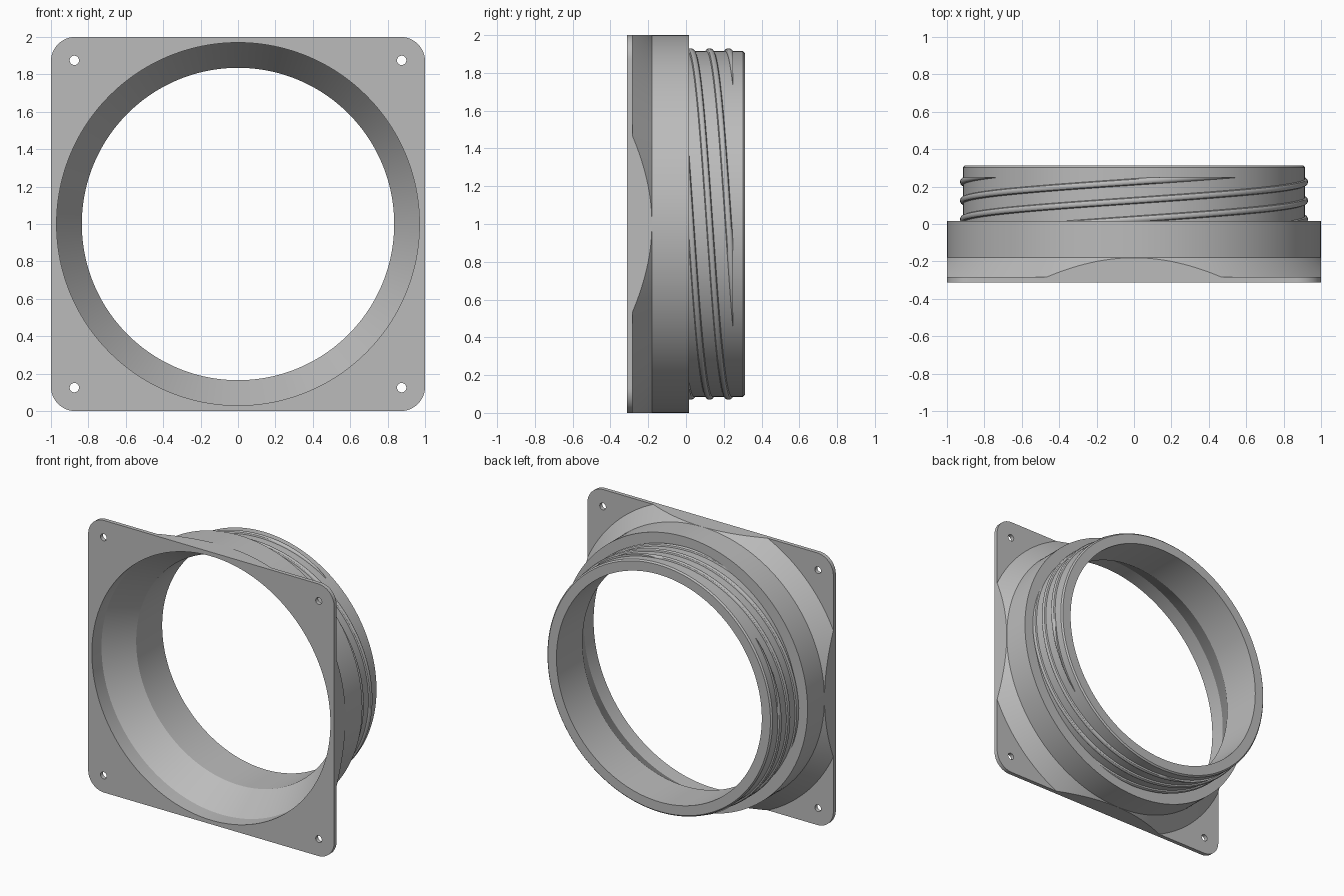
import bpy, bmesh, math

if "Cube" in bpy.data.objects:
    bpy.data.objects.remove(bpy.data.objects["Cube"], do_unlink=True)

grey = bpy.data.materials.new("plain_grey")
grey.use_nodes = True
COLOUR = (0.5, 0.5, 0.5, 1)
grey.diffuse_color = COLOUR
next(n for n in grey.node_tree.nodes
     if n.type == "BSDF_PRINCIPLED").inputs["Base Color"].default_value = COLOUR

CENTRE = 1.0       # height of the duct axis
SEGMENTS = 192


def loft(name, rings, closed_loop=True):
    """Skin matching closed rings of points and cap both ends."""
    bm = bmesh.new()
    rows = [[bm.verts.new(p) for p in ring] for ring in rings]
    n = len(rows[0])
    for a, b in zip(rows, rows[1:]):
        for i in range(n):
            j = (i + 1) % n
            bm.faces.new((a[i], a[j], b[j], b[i]))
    bm.faces.new(rows[0])
    bm.faces.new(rows[-1])
    bmesh.ops.recalc_face_normals(bm, faces=bm.faces)
    mesh = bpy.data.meshes.new(name)
    bm.to_mesh(mesh)
    bm.free()
    mesh.materials.append(grey)
    obj = bpy.data.objects.new(name, mesh)
    bpy.context.collection.objects.link(obj)
    return obj


def lathe(name, profile, x=0, z=CENTRE, segments=SEGMENTS):
    """Solid turned about the y direction from (radius, y) points."""
    turns = [math.tau * i / segments for i in range(segments)]
    return loft(name, [[(x + r * math.cos(t), y, z + r * math.sin(t)) for t in turns]
                       for r, y in profile])


def rounded_square(name, half, corner, y0, y1, steps=12):
    """Square slab facing y with rounded corners."""
    pts = []
    for k in range(4):
        mid = math.pi / 4 + k * math.pi / 2
        cx = math.copysign(half - corner, math.cos(mid))
        cz = math.copysign(half - corner, math.sin(mid))
        for i in range(steps + 1):
            a = k * math.pi / 2 + i / steps * math.pi / 2
            pts.append((cx + corner * math.cos(a), CENTRE + cz + corner * math.sin(a)))
    return loft(name, [[(x, y, z) for x, z in pts] for y in (y0, y1)])


def boolean(target, tool, operation):
    mod = target.modifiers.new(operation, "BOOLEAN")
    mod.operation, mod.solver, mod.object = operation, "EXACT", tool
    bpy.context.view_layer.objects.active = target
    bpy.ops.object.modifier_apply(modifier=mod.name)
    bpy.data.objects.remove(tool, do_unlink=True)


def smooth(obj):
    bpy.ops.object.select_all(action="DESELECT")
    obj.select_set(True)
    bpy.context.view_layer.objects.active = obj
    bpy.ops.object.shade_smooth_by_angle(angle=math.radians(28))


# Turned outside: flared base, collar and neck, trimmed flush to the plate sides
NECK = 0.915
adapter = lathe("duct_adapter", [(1.12, -0.30), (0.9995, -0.18), (0.9995, 0.016),
                                 (NECK, 0.016), (NECK, 0.302), (NECK - 0.01, 0.312)])
bpy.ops.mesh.primitive_cube_add(size=2, location=(0, 0, CENTRE))
boolean(adapter, bpy.context.object, "INTERSECT")

# Mounting plate
boolean(adapter, rounded_square("plate", 1.0, 0.13, -0.312, -0.283), "UNION")

# Bore: wide mouth, tapered funnel, straight throat
boolean(adapter, lathe("bore", [(0.97, -0.4), (0.97, -0.2), (0.835, 0.01), (0.835, 0.4)]),
        "DIFFERENCE")

# Screw holes in the four corners
for sx in (-1, 1):
    for sz in (-1, 1):
        hole = lathe("hole", [(0.025, -0.4), (0.025, -0.2)],
                     sx * 0.875, CENTRE + sz * 0.875, 32)
        boolean(adapter, hole, "DIFFERENCE")
smooth(adapter)

# Four-start screw thread: round ridges cut off square at a top limit
LEAD, LIMIT, WIDTH, HEIGHT = 0.4, 0.248, 0.018, 0.015


def ridge(number, steps=130, points=9):
    rings = []
    for s in range(steps + 1):
        c = -0.03 + (LIMIT + 0.95 * WIDTH + 0.03) * s / steps
        turn = math.tau * ((c - 0.225) / LEAD + number / 4)
        top = min(1, (LIMIT - c) / WIDTH)
        section = [(NECK - 0.01, -1)]
        for i in range(points):
            u = -1 + (top + 1) * i / (points - 1)
            section.append((NECK + HEIGHT * math.sqrt(max(0, 1 - u * u)), u))
        section.append((NECK - 0.01, top))
        rings.append([(-r * math.cos(turn), c + u * WIDTH, CENTRE + r * math.sin(turn))
                      for r, u in section])
    return loft(f"thread_ridge_{number + 1}", rings)


for k in range(4):
    smooth(ridge(k))
